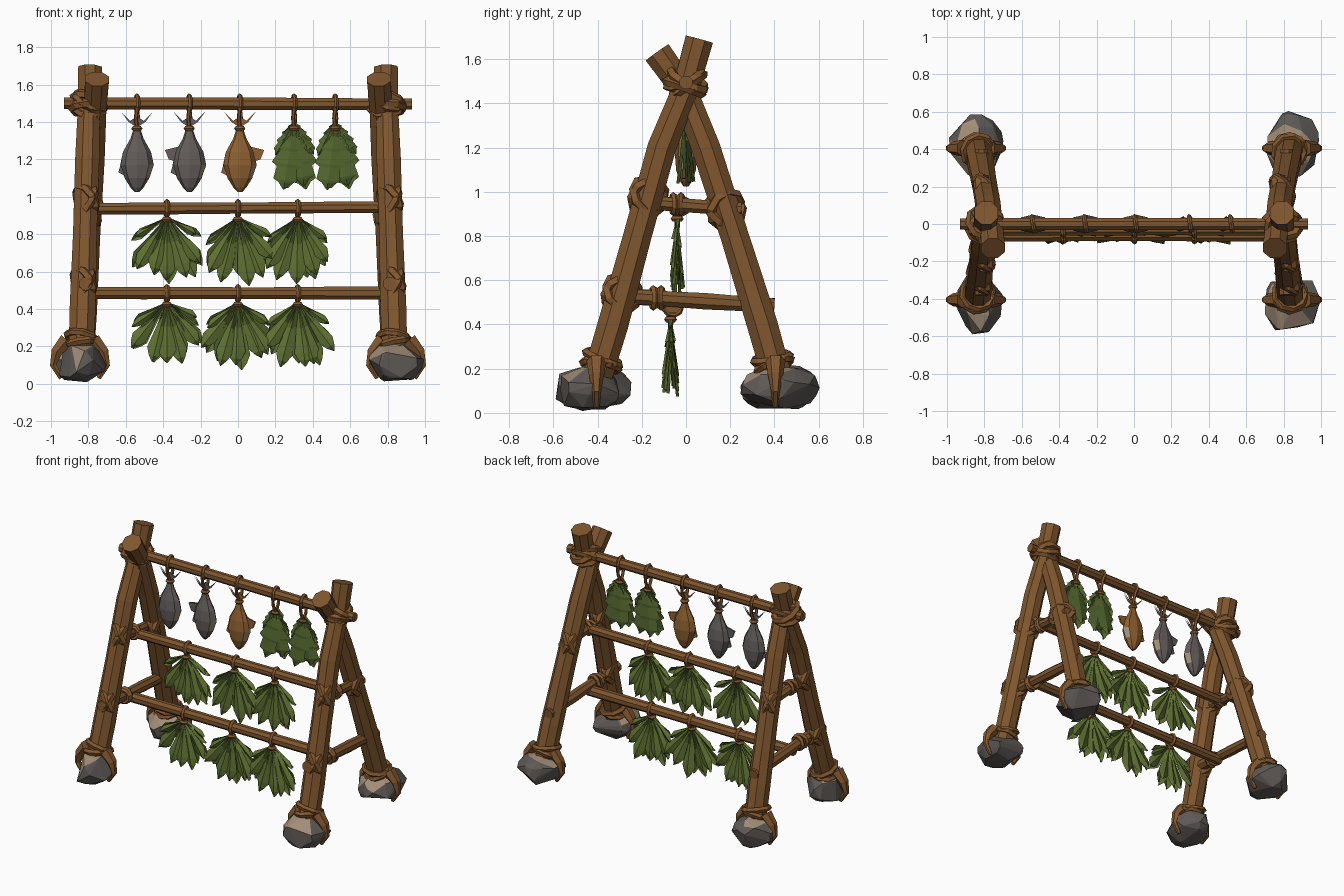
import bpy, bmesh, math, random
from mathutils import Vector

random.seed(4)
if "Cube" in bpy.data.objects:
    bpy.data.objects.remove(bpy.data.objects["Cube"], do_unlink=True)


def material(name, rgb):
    m = bpy.data.materials.new(name)
    m.use_nodes = True
    m.diffuse_color = (*rgb, 1)
    node = next(n for n in m.node_tree.nodes if n.type == 'BSDF_PRINCIPLED')
    node.inputs["Base Color"].default_value = (*rgb, 1)
    return m


WOOD = material("wood_brown", (0.21, 0.092, 0.027))
ROPE = material("rope_brown", (0.23, 0.096, 0.027))
STONE = material("stone_grey", (0.115, 0.102, 0.094))
PALE = material("pale_beige", (0.36, 0.27, 0.185))
FISH = material("fish_grey", (0.125, 0.11, 0.105))
SMOKED = material("smoked_fish_brown", (0.27, 0.115, 0.03))
LEAF = material("leaf_green", (0.115, 0.165, 0.032))
HERB = material("herb_green", (0.085, 0.13, 0.027))


def finish(name, bm, *mats):
    mesh = bpy.data.meshes.new(name)
    bm.to_mesh(mesh)
    bm.free()
    for m in mats:
        mesh.materials.append(m)
    ob = bpy.data.objects.new(name, mesh)
    bpy.context.collection.objects.link(ob)
    return ob


def skin(bm, rings):
    """Bridge rings of points and cap both ends."""
    rows = [[bm.verts.new(p) for p in ring] for ring in rings]
    n = len(rows[0])
    for a, b in zip(rows, rows[1:]):
        for i in range(n):
            bm.faces.new((a[i], a[(i + 1) % n], b[(i + 1) % n], b[i]))
    bm.faces.new(rows[0][::-1])
    bm.faces.new(rows[-1])
    bmesh.ops.recalc_face_normals(bm, faces=bm.faces[:])


def tube(name, pts, radii, mat, sides=8, ref=(1, 0, 0)):
    pts = [Vector(p) for p in pts]
    rings = []
    for i, p in enumerate(pts):
        d = (pts[min(i + 1, len(pts) - 1)] - pts[max(i - 1, 0)]).normalized()
        u = d.cross(Vector(ref)).normalized()
        v = d.cross(u)
        rings.append([p + radii[i] * (u * math.cos(t) + v * math.sin(t))
                      for t in (math.tau * (k + 0.5) / sides for k in range(sides))])
    bm = bmesh.new()
    skin(bm, rings)
    return finish(name, bm, mat)


def pole(name, a, b, r, ref=(1, 0, 0)):
    """Straight, slightly uneven pole."""
    a, b = Vector(a), Vector(b)
    tube(name, [a.lerp(b, k / 5) for k in range(6)],
         [r * random.uniform(0.93, 1.06) for k in range(6)], WOOD, 8, ref)


def ring(name, centre, axis, major, minor):
    bpy.ops.mesh.primitive_torus_add(
        location=centre, rotation=Vector(axis).to_track_quat('Z', 'Y').to_euler(),
        major_segments=9, minor_segments=5, major_radius=major, minor_radius=minor)
    ob = bpy.context.object
    ob.name = name
    ob.data.materials.append(ROPE)


def lashing(name, centre, axis, major, minor=0.024):
    """Two crossed rope turns."""
    for k in (-1, 1):
        tilt = Vector((0.18 * k, 0.1 * k, 0))
        ring(name, Vector(centre) + Vector(axis) * 0.016 * k, Vector(axis) + tilt, major, minor)


# Crossed legs: (offset along y, height) paths, widest at the feet
FRONT = [(-0.42, 0.1), (-0.33, 0.4), (-0.22, 0.8), (-0.11, 1.2), (0.0, 1.47), (0.06, 1.69)]
BACK = [(0.43, 0.1), (0.345, 0.4), (0.22, 0.8), (0.09, 1.2), (-0.015, 1.47), (-0.13, 1.63)]


def leg_point(path, s, z):
    for (y0, z0), (y1, z1) in zip(path, path[1:]):
        if z <= z1 + 1e-6:
            break
    f = (z - z0) / (z1 - z0)
    top_x = 0.79 if path is FRONT else 0.75
    return Vector((s * (0.84 + (top_x - 0.84) * (z - 0.1) / 1.6), y0 + f * (y1 - y0), z))


def rock(name, centre):
    bm = bmesh.new()
    for k in range(34):
        d = Vector([random.gauss(0, 1) for _ in range(3)]).normalized()
        p = Vector((d.x * 0.152, d.y * 0.182, d.z * 0.112)) * random.uniform(0.93, 1.03)
        bm.verts.new(Vector(centre) + p)
    out = bmesh.ops.convex_hull(bm, input=bm.verts[:])
    loose = [v for v in bm.verts if not v.link_faces]
    bmesh.ops.delete(bm, geom=loose, context='VERTS')
    bmesh.ops.recalc_face_normals(bm, faces=bm.faces[:])
    for f in bm.faces:
        f.normal_update()
        f.material_index = int(f.normal.dot(Vector((-0.35, -0.35, 0.87))) > 0.72)
    finish(name, bm, STONE, PALE)


for s, side in ((-1, "right"), (1, "left")):
    for path, end in ((FRONT, "front"), (BACK, "back")):
        tag = f"{end}_{side}"
        pts = [leg_point(path, s, z) for _, z in path]
        tube("leg_" + tag, pts, [0.072, 0.075, 0.069, 0.07, 0.064, 0.069], WOOD)
        sy = -1 if end == "front" else 1
        foot = Vector((s * 0.845, sy * 0.425, 0.112))
        rock("foot_rock_" + tag, foot)
        # Rope holding the foot rock
        axis = (pts[1] - pts[0]).normalized()
        lashing("foot_lashing_" + tag, leg_point(path, s, 0.23), axis, 0.082, 0.02)
        for k in (-1, 1):
            strap = [(k * 0.07, 0.235), (k * 0.125, 0.17), (k * 0.143, 0.1), (k * 0.1, 0.03)]
            tube("foot_strap_" + tag, [(foot.x + x, sy * 0.405, z) for x, z in strap],
                 [0.045, 0.034, 0.02, 0.014], ROPE, 6, (0, 1, 0))
    # Side struts and their rope lashings
    pole("upper_strut_" + side, (s * 0.805, -0.22, 0.955), (s * 0.805, 0.25, 0.92), 0.034)
    pole("lower_strut_" + side, (s * 0.815, -0.38, 0.535), (s * 0.815, 0.4, 0.485), 0.038)
    for path, z in ((FRONT, 0.98), (FRONT, 0.54), (BACK, 0.925)):
        p = leg_point(path, s, z)
        lashing("leg_lashing_" + side, p, leg_point(path, s, z + 0.1) - p, 0.078, 0.025)
    lashing("strut_lashing_" + side, (s * 0.81, -0.13, 0.52), (0, 1, 0), 0.042, 0.017)
    lashing("rail_lashing_" + side, (s * 0.8, -0.04, 0.945), (0, 1, 0), 0.04, 0.015)
    lashing("crossing_lashing_" + side, (s * 0.8, 0, 1.49), (0.15, 0.45, 1), 0.085, 0.025)
    lashing("crossing_lashing_" + side, (s * 0.79, 0, 1.5), (0.2, -0.6, 1), 0.085, 0.022)

# Rails: end, offset along y, height, radius
pole("top_rail", (-0.93, 0, 1.5), (0.93, 0, 1.495), 0.034, (0, 1, 0))
pole("middle_rail", (-0.82, -0.03, 0.935), (0.82, -0.03, 0.945), 0.034, (0, 1, 0))
pole("bottom_rail", (-0.82, -0.06, 0.485), (0.82, -0.06, 0.485), 0.036, (0, 1, 0))

BLADE = [(0, 0.1), (0.4, 0.5), (0.78, 1), (0.9, 0.6), (1, 0.05)]
SERRATED = [(0, 0.1), (0.16, 0.6), (0.2, 0.35), (0.38, 0.9), (0.43, 0.6), (0.62, 1),
            (0.67, 0.65), (0.86, 0.75), (0.9, 0.4), (1, 0.05)]


def blade(bm, top, angle, length, width, profile, lean):
    """Folded leaf hanging from its stem."""
    down = Vector((math.sin(angle), lean, -math.cos(angle)))
    across = Vector((math.cos(angle), 0, math.sin(angle)))
    fold = Vector((0, 0.014 if lean < 0 else -0.014, 0))
    rows = []
    for t, w in profile:
        c = Vector(top) + down * length * t
        rows.append([bm.verts.new(p) for p in
                     (c - across * width * w + fold, c, c + across * width * w + fold)])
    for a, b in zip(rows, rows[1:]):
        for i in (0, 1):
            bm.faces.new((a[i], a[i + 1], b[i + 1], b[i]))


# Leaf fans on the two lower rails
FAN = [(-58, 0.22, 0.024), (-36, 0.33, 0.042), (-16, 0.35, 0.045), (4, 0.36, 0.05),
       (20, 0.34, 0.045), (38, 0.31, 0.04), (60, 0.2, 0.024)]
for y, z in ((-0.03, 0.94), (-0.06, 0.485)):
    for x, spread in ((-0.38, 1.0), (0, 0.92), (0.32, 0.88)):
        bm = bmesh.new()
        for i, (deg, length, width) in enumerate(FAN):
            for lean in (-0.13, 0.13):
                a = math.radians(deg * spread + random.uniform(-6, 6))
                blade(bm, (x, y - 0.01, z - 0.05), a, length * random.uniform(0.88, 1.05),
                      width, BLADE, lean * random.uniform(0.3, 1))
        finish("leaf_fan", bm, LEAF)
        ring("leaf_fan_loop", (x, y, z - 0.003), (1, 0.1, 0), 0.039, 0.014)
        ring("leaf_fan_knot", (x, y - 0.01, z - 0.062), (0, 0, 1), 0.016, 0.014)


def hanger(x):
    """Rope loop over the top rail with a knot below."""
    ring("hanger_loop", (x, 0, 1.5), (1, 0.15, 0), 0.042, 0.012)
    for k in (-1, 1):
        tube("hanger_string", [(x, k * 0.035, 1.48), (x + 0.006 * k, k * 0.02, 1.42), (x, 0, 1.36)],
             [0.011] * 3, ROPE, 5)
    ring("hanger_knot", (x, 0, 1.365), (0, 0, 1), 0.018, 0.013)


# Herb bundles on the top rail
for x, turn in ((0.3, 0), (0.52, 2)):
    hanger(x)
    bm = bmesh.new()
    for deg, length, lean in ((-9, 0.36, -0.12), (9, 0.34, -0.05), (-6, 0.35, 0.12),
                              (10, 0.36, 0.06), (-30, 0.2, -0.05), (32, 0.2, 0.05)):
        blade(bm, (x, 0, 1.395), math.radians(deg + turn), length,
              0.085 if length > 0.3 else 0.035, SERRATED, lean)
    finish("herb_bundle", bm, HERB)

# Fish hung by the tail: height, half width, half depth
BODY = [(1.375, 0.014, 0.012), (1.31, 0.036, 0.024), (1.24, 0.075, 0.042), (1.17, 0.09, 0.05),
        (1.1, 0.066, 0.045), (1.05, 0.035, 0.028), (1.025, 0.012, 0.012)]
for x, mat, fin in ((-0.54, FISH, 0), (-0.26, FISH, -1), (0.01, SMOKED, 1)):
    hanger(x)
    bm = bmesh.new()
    skin(bm, [[(x + w * math.cos(t), d * math.sin(t), z)
               for t in (math.tau * k / 8 for k in range(8))] for z, w, d in BODY])
    for f in bm.faces:
        c = f.calc_center_median()
        low, high = (1.08, 1.2) if mat is FISH else (1.1, 1.18)
        f.material_index = int(low < c.z < high and c.x - x > 0.06)
    # Forked tail and side fins
    shapes = [[(0, 1.37), (k * 0.085, 1.455), (k * 0.045, 1.4)] for k in (-1, 1)]
    shapes += [[(0, 1.37), (-0.045, 1.4), (0, 1.43), (0.045, 1.4)]]
    if fin:
        shapes += [[(fin * 0.05, 1.27), (fin * 0.13, 1.25), (fin * 0.11, 1.2), (fin * 0.08, 1.19)]]
    shapes += [[(-0.08, 1.2), (-0.1, 1.13), (-0.06, 1.11)]]
    for shape in shapes:
        faces = [[bm.verts.new((x + px, k * 0.005, z)) for px, z in shape] for k in (-1, 1)]
        bm.faces.new(faces[0])
        bm.faces.new(faces[1][::-1])
    finish("hanging_fish", bm, mat, PALE)
